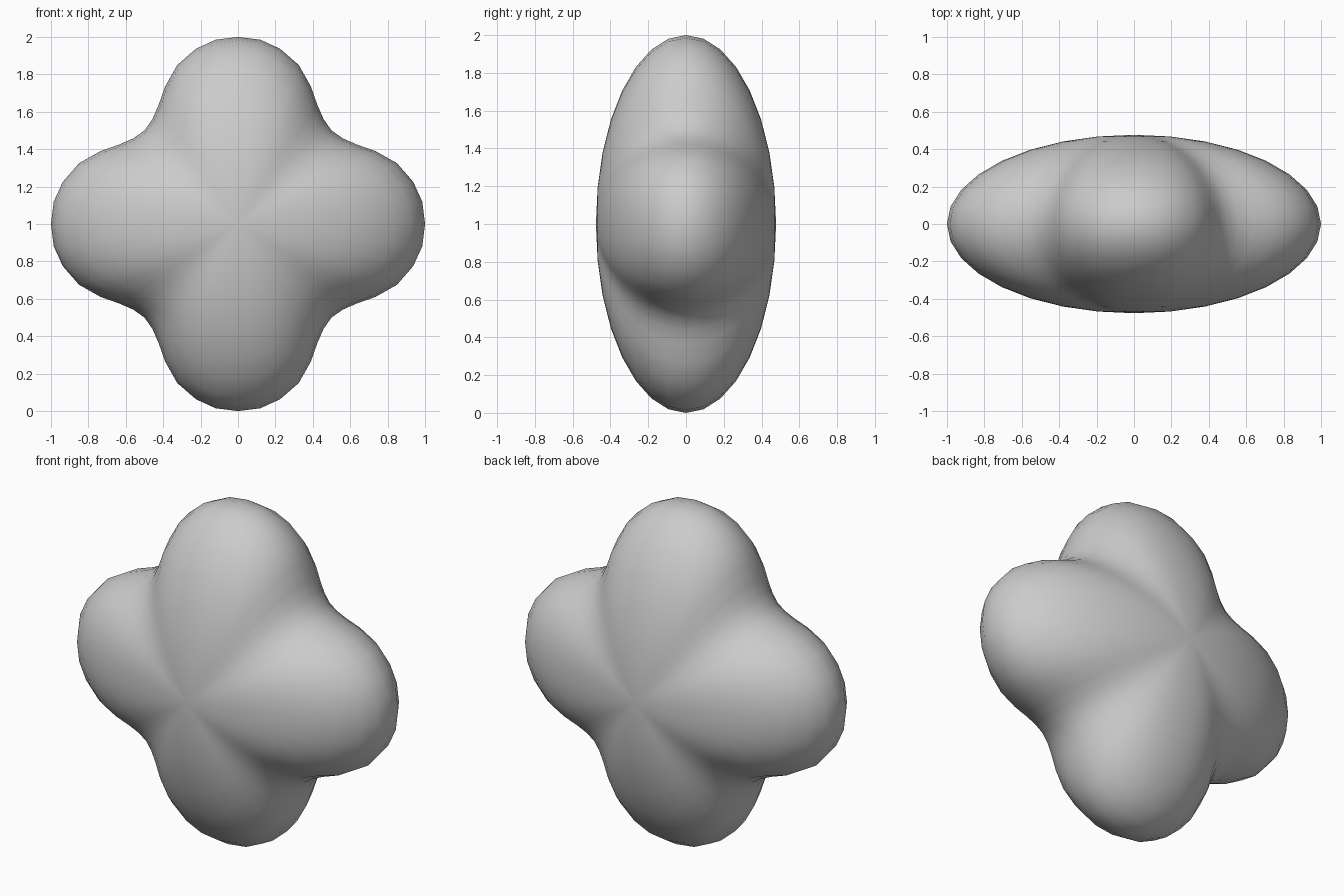
import bpy, bmesh
from math import sin, cos, pi

if "Cube" in bpy.data.objects:
    bpy.data.objects.remove(bpy.data.objects["Cube"])

# Half of one lobe outline: (sideways, outward), tip to valley
half = [(0, 1), (.12, .985), (.225, .937), (.325, .85), (.39, .735),
        (.425, .635), (.458, .56), (.5, .5)]
lobe = [(-a, b) for a, b in half[:0:-1]] + half[:-1]

# Four lobes turned around the y axis
outline = []
for k in range(4):
    c, s = cos(k * pi / 2), sin(k * pi / 2)
    outline += [(a * c + b * s, b * c - a * s) for a, b in lobe]

# Outline shrinks along an ellipse towards the front and back poles
depth, steps = 0.477, 16
bm = bmesh.new()
rings = []
for j in range(1, steps):
    t = -pi / 2 + pi * j / steps
    rings.append([bm.verts.new((x * cos(t), depth * sin(t), 1 + z * cos(t)))
                  for x, z in outline])
front = bm.verts.new((0, -depth, 1))
back = bm.verts.new((0, depth, 1))
n = len(outline)
for i in range(n):
    k = (i + 1) % n
    bm.faces.new((front, rings[0][i], rings[0][k]))
    bm.faces.new((back, rings[-1][k], rings[-1][i]))
    for lo, hi in zip(rings, rings[1:]):
        bm.faces.new((lo[i], hi[i], hi[k], lo[k]))
bmesh.ops.recalc_face_normals(bm, faces=bm.faces)
for f in bm.faces:
    f.smooth = True

# Four-lobed body
mesh = bpy.data.meshes.new("four_lobed_body")
bm.to_mesh(mesh)
bm.free()
body = bpy.data.objects.new("four_lobed_body", mesh)
bpy.context.collection.objects.link(body)
